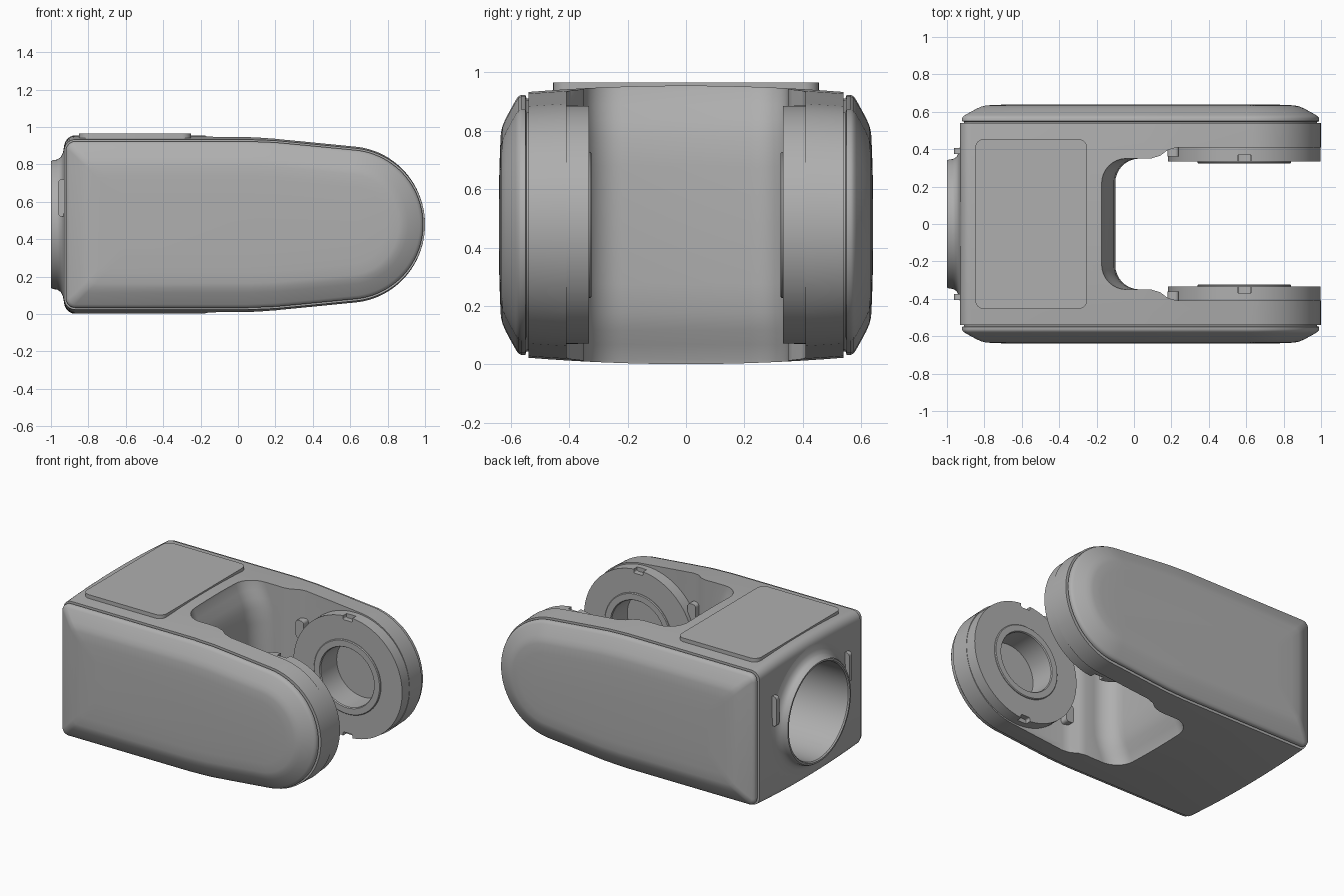
import bpy, bmesh
from math import sin, cos, pi, radians

cube = bpy.data.objects.get("Cube")
if cube:
    bpy.data.objects.remove(cube, do_unlink=True)

MID = 0.478      # height of the long axis
PIVOT = 0.59     # x of the fork pivot

grey = bpy.data.materials.new("satin grey")
grey.use_nodes = True
grey.diffuse_color = (0.43, 0.43, 0.43, 1)
grey.node_tree.nodes["Principled BSDF"].inputs["Base Color"].default_value = grey.diffuse_color


def loft(name, rings, cyclic=False):
    """Skin a list of equal-length point rings; cap the ends or close the loop."""
    bm = bmesh.new()
    rows = [[bm.verts.new(p) for p in ring] for ring in rings]
    pairs = list(zip(rows, rows[1:]))
    if cyclic:
        pairs.append((rows[-1], rows[0]))
    else:
        bm.faces.new(rows[0])
        bm.faces.new(rows[-1])
    n = len(rows[0])
    for a, b in pairs:
        for i in range(n):
            j = (i + 1) % n
            bm.faces.new((a[i], a[j], b[j], b[i]))
    bmesh.ops.recalc_face_normals(bm, faces=bm.faces)
    mesh = bpy.data.meshes.new(name)
    bm.to_mesh(mesh)
    bm.free()
    mesh.materials.append(grey)
    obj = bpy.data.objects.new(name, mesh)
    bpy.context.collection.objects.link(obj)
    return obj


def lathe(name, profile, axis, cyclic=True, n=72):
    """Turn (radius, position) pairs around the x axis or the pivot's y axis."""
    rings = []
    for r, t in profile:
        circle = [(r * cos(2 * pi * i / n), r * sin(2 * pi * i / n)) for i in range(n)]
        if axis == 'x':
            rings.append([(t, a, MID + b) for a, b in circle])
        else:
            rings.append([(PIVOT + a, t, MID + b) for a, b in circle])
    return loft(name, rings, cyclic)


def arc(cx, cy, r, start, end, n):
    angles = [radians(start + (end - start) * i / n) for i in range(n + 1)]
    return [(cx + r * cos(a), cy + r * sin(a)) for a in angles]


def rounded_box(name, lo, hi, r, axis):
    """Slab with rounded corners in the plane across the axis."""
    u, v = [k for k in range(3) if k != axis]
    flat = []
    for k, (x, y) in enumerate([(hi[u], hi[v]), (lo[u], hi[v]), (lo[u], lo[v]), (hi[u], lo[v])]):
        sx, sy = (1 if x == hi[u] else -1), (1 if y == hi[v] else -1)
        flat += arc(x - sx * r, y - sy * r, r, 90 * k, 90 * k + 90, 6)
    rings = []
    for t in (lo[axis], hi[axis]):
        ring = []
        for a, b in flat:
            p = [0, 0, 0]
            p[u], p[v], p[axis] = a, b, t
            ring.append(p)
        rings.append(ring)
    return loft(name, rings)


def cut(obj, cutter):
    mod = obj.modifiers.new("cut", 'BOOLEAN')
    mod.operation = 'DIFFERENCE'
    mod.solver = 'EXACT'
    mod.object = cutter
    bpy.context.view_layer.objects.active = obj
    bpy.ops.object.modifier_apply(modifier=mod.name)
    bpy.data.objects.remove(cutter, do_unlink=True)


def outline(d, y, swell=1.0):
    """Side outline inset by d: square back, gentle taper, round nose."""
    h, r = 0.455 - d, max(0.06 - d, 0.03)
    top = arc(-0.93 + d + r, h - r, r, 180, 90, 6)
    top += [(-0.4, h), (0.05, h), (0.2, h - 0.006), (0.35, h - 0.02)]
    top += arc(PIVOT, 0, 0.41 - d, 86, 0, 22)
    full = top + [(x, -z) for x, z in reversed(top[:-1])]
    return [(x, y, MID + z * swell) for x, z in full]


# Crowned main body
stations = [0.54 * i / 8 for i in range(-8, 9)]
body = loft("fork_body", [outline(0, y, 1 + 0.048 * (1 - (y / 0.54) ** 2)) for y in stations])

# Fork slot with flared rims and relief beside the pivot discs
def slot_ring(left, z):
    half = arc(left + 0.13, 0.22, 0.13, 180, 90, 8)
    half += [(0.09, 0.35), (0.14, 0.365), (0.18, 0.395), (0.23, 0.41), (1.2, 0.41)]
    return [(x, y, z) for x, y in half + [(x, -y) for x, y in reversed(half)]]

flare = [(0.6, 0.2), (0.46, 0.17), (0.41, 0.15), (0.36, 0.127), (0.3, 0.108), (0.2, 0.1)]
levels = [(-h, x) for h, x in flare] + [(h, x) for h, x in reversed(flare)]
cut(body, loft("slot_cutter", [slot_ring(-x, MID + h) for h, x in levels]))

# Socket bore at the back and blind pivot bores
cut(body, lathe("socket_cutter", [(0.32, -1.1), (0.32, -0.45)], 'x', False))
for s in (-1, 1):
    cut(body, lathe("bore_cutter", [(0.205, 0.3 * s), (0.205, 0.5 * s)], 'y', False))

# Flared socket collar
collar = lathe("socket_collar", [
    (0.32, -0.85), (0.32, -0.992), (0.327, -1), (0.338, -1), (0.345, -0.99), (0.347, -0.968),
    (0.36, -0.948), (0.385, -0.936), (0.43, -0.928), (0.43, -0.85)], 'x')
parts = [body, collar]

# Flat pad on top
parts.append(rounded_box("top_pad", (-0.85, -0.455, 0.9), (-0.25, 0.455, 0.965), 0.05, 2))

for s, side in ((-1, "right"), (1, "left")):
    # Pillowed side cover, with a fine seam against the body
    cover = [(0.022, 0.53), (0.022, 0.546), (0.01, 0.55), (0.01, 0.565), (0.016, 0.575), (0.028, 0.583),
             (0.06, 0.601), (0.09, 0.617), (0.115, 0.628), (0.14, 0.634), (0.2, 0.637), (0.3, 0.64)]
    parts.append(loft(side + "_side_cover", [outline(d, y * s) for d, y in cover]))

    # Pivot disc with raised inner ring and edge notches
    disc = lathe(side + "_pivot_disc", [(r, y * s) for r, y in (
        (0.2, 0.51), (0.2, 0.33), (0.205, 0.323), (0.245, 0.323), (0.25, 0.328),
        (0.25, 0.333), (0.408, 0.333), (0.408, 0.43), (0.25, 0.43), (0.25, 0.51))], 'y')
    y0, y1 = sorted((0.3 * s, 0.37 * s))
    for up in (-1, 1):
        z = MID + 0.405 * up
        cut(disc, rounded_box("notch_cutter", (PIVOT - 0.035, y0, z - 0.025),
                              (PIVOT + 0.035, y1, z + 0.025), 0.01, 1))
        # Stop tab behind the disc
        a, b = sorted((0.36 * s, 0.43 * s))
        tx, tz = PIVOT - 0.38, MID + 0.21 * up
        parts.append(rounded_box(side + "_stop_tab", (tx - 0.03, a, tz - 0.06),
                                 (tx + 0.03, b, tz + 0.06), 0.02, 1))
    parts.append(disc)

    # Small latch rib beside the collar
    a, b = sorted((0.375 * s, 0.405 * s))
    parts.append(rounded_box(side + "_latch_rib", (-0.962, a, 0.52), (-0.9, b, 0.72), 0.02, 1))

# Smooth shading with crisp edges
bpy.ops.object.select_all(action='DESELECT')
for p in parts:
    p.select_set(True)
bpy.context.view_layer.objects.active = body
bpy.ops.object.shade_smooth_by_angle(angle=radians(32))
